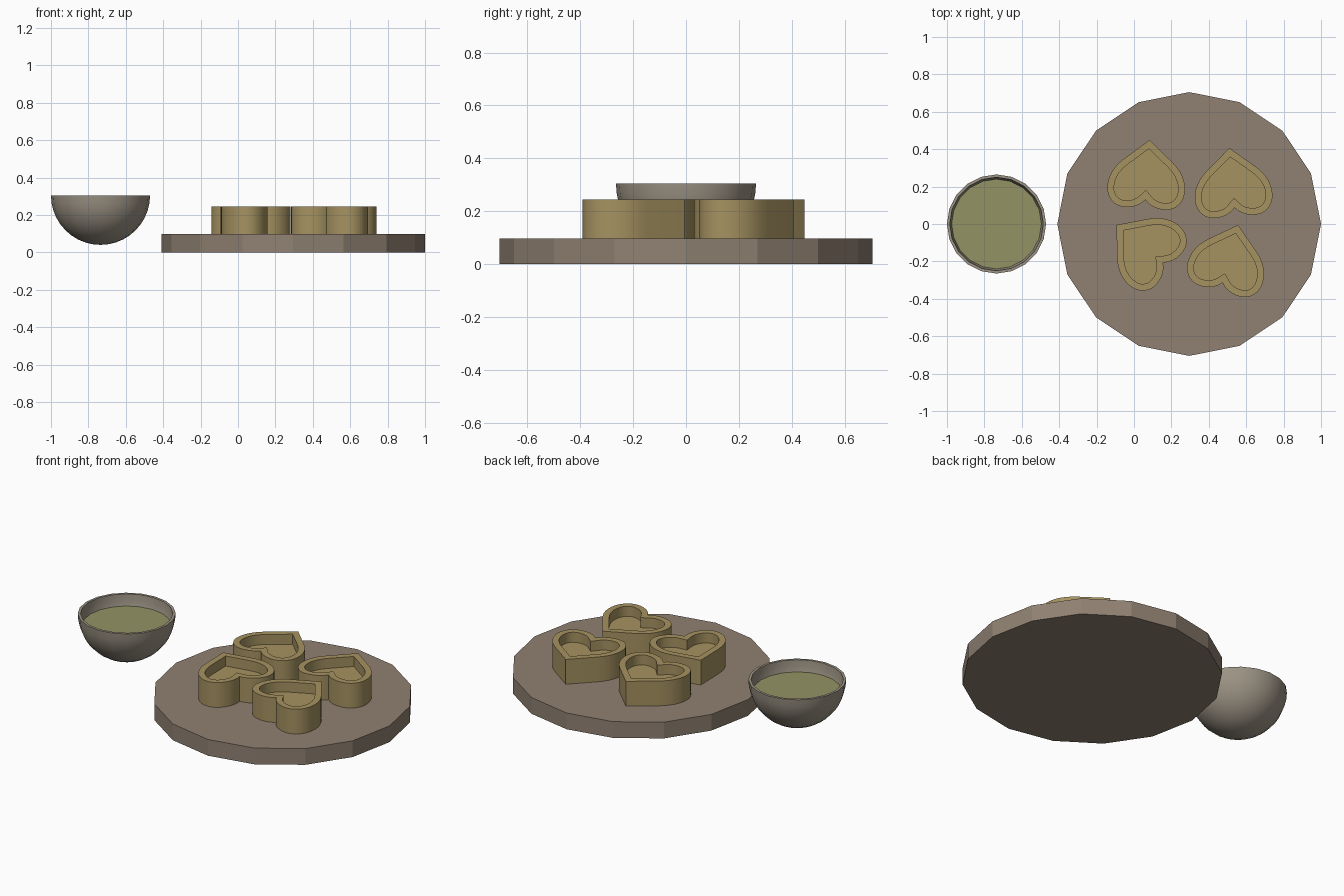
import bpy, bmesh, math
from mathutils import Matrix, Vector
from mathutils.geometry import interpolate_bezier

if "Cube" in bpy.data.objects:
    bpy.data.objects.remove(bpy.data.objects["Cube"])


def material(name, rgb):
    m = bpy.data.materials.new(name)
    m.diffuse_color = (*rgb, 1)
    m.use_nodes = True
    m.node_tree.nodes["Principled BSDF"].inputs["Base Color"].default_value = m.diffuse_color
    return m


WOOD = material("wood", (0.28, 0.22, 0.17))
PASTRY = material("pastry", (0.38, 0.29, 0.12))
CLAY = material("clay", (0.33, 0.29, 0.23))
SOUP = material("soup", (0.29, 0.29, 0.13))


def finish(bm, name, mat, loc=(0, 0, 0), angle=None):
    bmesh.ops.recalc_face_normals(bm, faces=bm.faces[:])
    me = bpy.data.meshes.new(name)
    bm.to_mesh(me)
    bm.free()
    me.materials.append(mat)
    ob = bpy.data.objects.new(name, me)
    bpy.context.collection.objects.link(ob)
    ob.location = loc
    if angle is not None:
        bpy.ops.object.select_all(action='DESELECT')
        ob.select_set(True)
        bpy.context.view_layer.objects.active = ob
        bpy.ops.object.shade_smooth_by_angle(angle=math.radians(angle))
    return ob


# Round low-poly board
bm = bmesh.new()
bmesh.ops.create_cone(bm, cap_ends=True, segments=16, radius1=0.705,
                      radius2=0.705, depth=0.097)
finish(bm, "board", WOOD, (0.295, 0, 0.0485))

# Bowl: thick hemisphere turned from a half profile
R, RI, RIM, SEG, RINGS = 0.265, 0.25, 0.305, 20, 10
arc = [math.pi / 2 * i / RINGS for i in range(RINGS + 1)]
profile = [(R * math.sin(a), -R * math.cos(a)) for a in arc]
profile += [(RI * math.sin(a), -RI * math.cos(a)) for a in reversed(arc)]
bm = bmesh.new()
vs = [bm.verts.new((x, 0, z)) for x, z in profile]
es = [bm.edges.new(p) for p in zip(vs, vs[1:])]
bmesh.ops.spin(bm, geom=vs + es, cent=(0, 0, 0), axis=(0, 0, 1),
               angle=2 * math.pi, steps=SEG, use_merge=True)
bmesh.ops.remove_doubles(bm, verts=bm.verts[:], dist=1e-4)
finish(bm, "bowl", CLAY, (-0.735, 0, RIM), 40)

# Liquid surface inside the bowl
bm = bmesh.new()
bmesh.ops.create_circle(bm, cap_ends=True, segments=SEG, radius=0.24)
finish(bm, "bowl_filling", SOUP, (-0.735, 0, 0.237))


# Heart outline: tip at the origin, axis along +x, one half mirrored
def heart_outline():
    segs = [((0.11, 0.13), (0.157, 0.186), (0.21, 0.208), (0.262, 0.208)),
            ((0.262, 0.208), (0.322, 0.208), (0.367, 0.165), (0.367, 0.11)),
            ((0.367, 0.11), (0.367, 0.06), (0.35, 0.025), (0.32, 0))]
    half = [Vector((0, 0))]
    for s in segs:
        pts = interpolate_bezier(*[Vector(p) for p in s], 7)
        half += [Vector(p[:2]) for p in pts[:-1]]
    half.append(Vector((0.32, 0)))
    return half + [Vector((p.x, -p.y)) for p in half[-2:0:-1]]


# Heart-shaped shell: extruded outline with an inset recess in the top
def heart(name, tip, degrees):
    bm = bmesh.new()
    base = bm.faces.new([bm.verts.new((p.x, p.y, 0)) for p in heart_outline()])
    ext = bmesh.ops.extrude_face_region(bm, geom=[base], use_keep_orig=True)
    bmesh.ops.translate(bm, vec=(0, 0, 0.148),
                        verts=[g for g in ext["geom"] if isinstance(g, bmesh.types.BMVert)])
    bmesh.ops.recalc_face_normals(bm, faces=bm.faces[:])
    top = max(bm.faces, key=lambda f: f.calc_center_median().z)
    bmesh.ops.inset_region(bm, faces=[top], thickness=0.036, use_even_offset=True)
    floor = bmesh.ops.extrude_face_region(bm, geom=[top])
    bmesh.ops.translate(bm, vec=(0, 0, -0.06),
                        verts=[g for g in floor["geom"] if isinstance(g, bmesh.types.BMVert)])
    if top.is_valid:
        bmesh.ops.delete(bm, geom=[top], context='FACES_ONLY')
    bm.transform(Matrix.Rotation(math.radians(degrees), 4, 'Z'))
    finish(bm, name, PASTRY, (*tip, 0.097), 35)


heart("heart_back_left", (0.083, 0.449), -94)
heart("heart_back_right", (0.51, 0.406), -85)
heart("heart_front_left", (-0.094, -0.005), -39)
heart("heart_front_right", (0.556, -0.005), -105)
